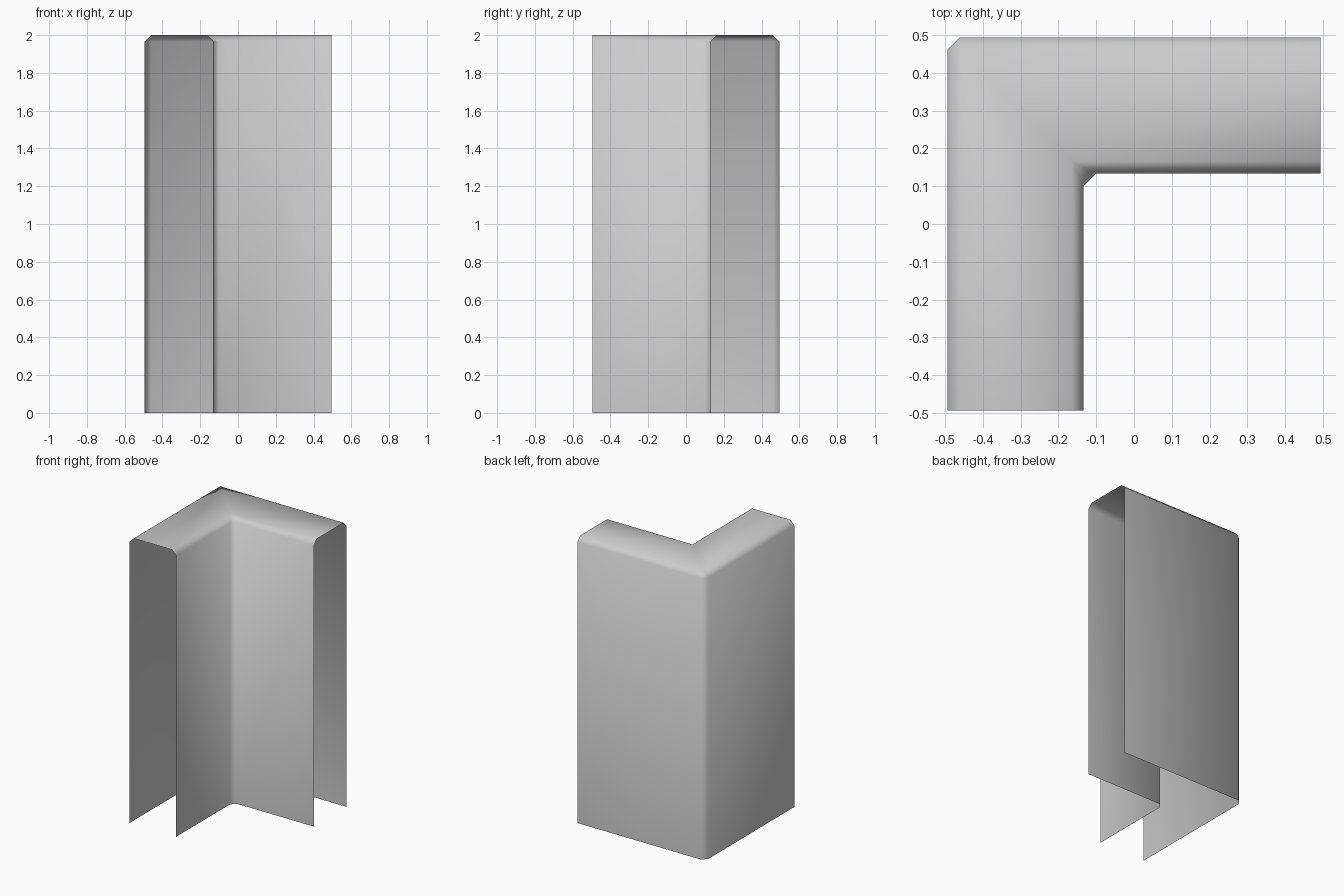
import bpy

if "Cube" in bpy.data.objects:
    bpy.data.objects.remove(bpy.data.objects["Cube"])

HALF, THICK, HEIGHT, BEVEL = 0.494, 0.361, 2.0, 0.033
INNER = HALF - THICK

# L-shaped paths of the outer and inner wall faces, end - corner - end
outer = [(-HALF, -HALF), (-HALF, HALF), (HALF, HALF)]
inner = [(-INNER, -HALF), (-INNER, INNER), (HALF, INNER)]

# Upside-down U profile at each station, open at both ends and the bottom
verts = []
for o, i in zip(outer, inner):
    verts += [(*o, 0), (*o, HEIGHT), (*i, HEIGHT), (*i, 0)]
faces = [(4 * s + k, 4 * s + k + 1, 4 * s + k + 5, 4 * s + k + 4)
         for s in range(2) for k in range(3)]
faces = [f[::-1] for f in faces]

mesh = bpy.data.meshes.new("corner_wall")
mesh.from_pydata(verts, [], faces)
wall = bpy.data.objects.new("corner_wall", mesh)
bpy.context.collection.objects.link(wall)

# Consistent outward normals: the top must face up
mesh.update()
if mesh.polygons[1].normal.z < 0:
    mesh.flip_normals()
mesh.shade_smooth()

# Narrow chamfer on the top rims and the upright corners
bevel = wall.modifiers.new("chamfer", 'BEVEL')
bevel.width = BEVEL
bevel.segments = 1
bevel.limit_method = 'ANGLE'
